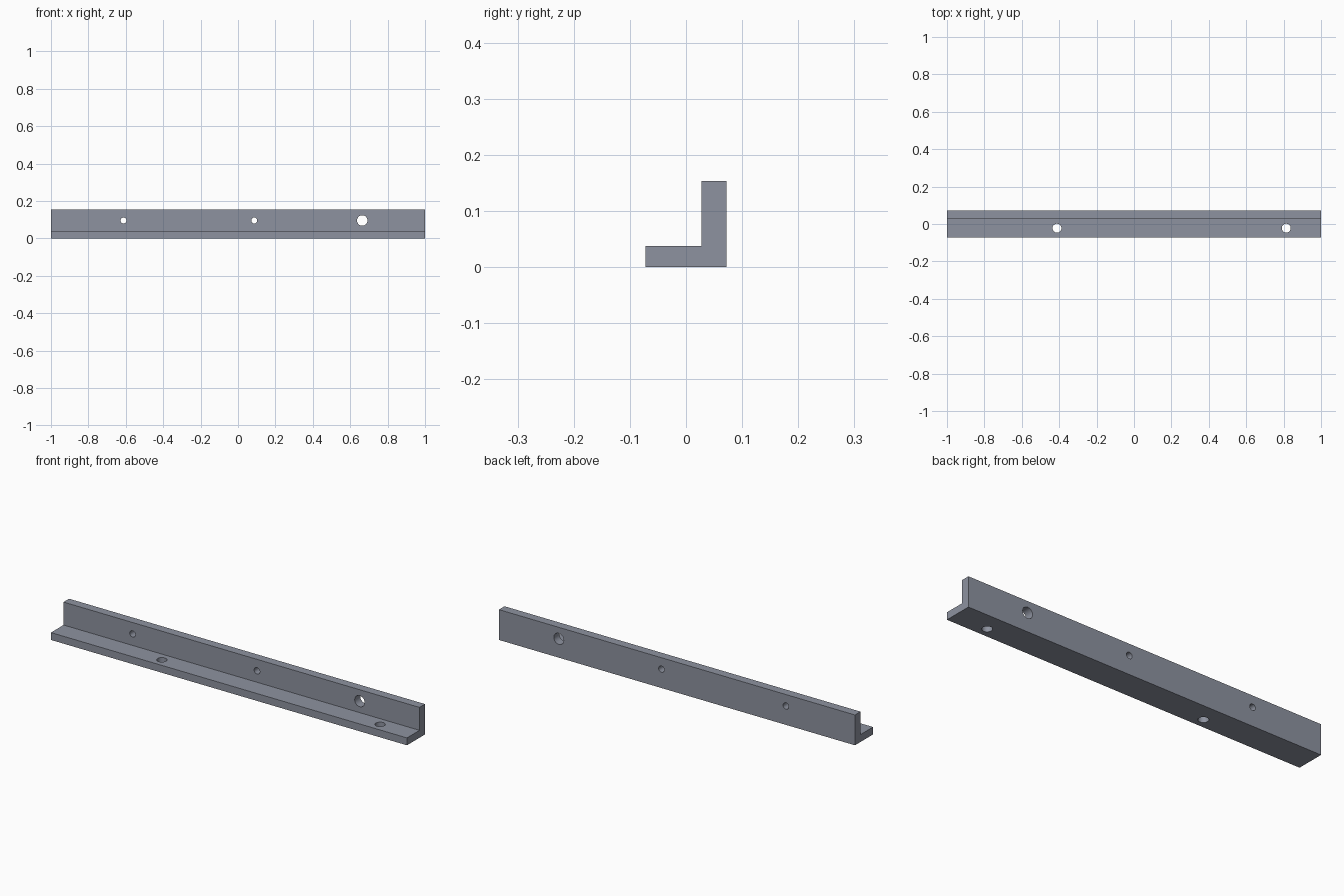
import bpy, bmesh, math

if "Cube" in bpy.data.objects:
    bpy.data.objects.remove(bpy.data.objects["Cube"])

LENGTH = 2.0
HALF_Y, HEIGHT = 0.0725, 0.154
WALL_Y, FLOOR_Z = 0.028, 0.0375    # inner corner of the L section

steel = bpy.data.materials.new("blue grey steel")
steel.diffuse_color = (0.27, 0.29, 0.35, 1)
steel.use_nodes = True
steel.node_tree.nodes["Principled BSDF"].inputs["Base Color"].default_value = steel.diffuse_color

# L-section bar, extruded along x
profile = [(-HALF_Y, 0), (HALF_Y, 0), (HALF_Y, HEIGHT),
           (WALL_Y, HEIGHT), (WALL_Y, FLOOR_Z), (-HALF_Y, FLOOR_Z)]
bm = bmesh.new()
face = bm.faces.new([bm.verts.new((-LENGTH / 2, y, z)) for y, z in profile])
ext = bmesh.ops.extrude_face_region(bm, geom=[face])
bmesh.ops.translate(bm, vec=(LENGTH, 0, 0),
                    verts=[v for v in ext["geom"] if isinstance(v, bmesh.types.BMVert)])
bmesh.ops.recalc_face_normals(bm, faces=bm.faces[:])
mesh = bpy.data.meshes.new("angle_bar")
bm.to_mesh(mesh)
bm.free()
mesh.materials.append(steel)
bar = bpy.data.objects.new("angle_bar", mesh)
bpy.context.collection.objects.link(bar)
bpy.context.view_layer.objects.active = bar
bar.select_set(True)


def drill(location, radius, rotation):
    """Cut a round through hole in the bar."""
    bpy.ops.mesh.primitive_cylinder_add(vertices=40, radius=radius, depth=0.08,
                                        location=location, rotation=rotation)
    cutter = bpy.context.object
    cutter.name = "hole_cutter"
    cutter.hide_render = True
    cutter.data.materials.append(steel)
    mod = bar.modifiers.new("hole", 'BOOLEAN')
    mod.operation, mod.solver, mod.object = 'DIFFERENCE', 'EXACT', cutter
    bpy.context.view_layer.objects.active = bar
    bpy.ops.object.modifier_apply(modifier=mod.name)
    bpy.data.objects.remove(cutter)


# Holes in the upright flange
for x, r in [(-0.612, 0.016), (0.087, 0.016), (0.664, 0.028)]:
    drill((x, (WALL_Y + HALF_Y) / 2, (FLOOR_Z + HEIGHT) / 2), r, (math.pi / 2, 0, 0))

# Holes in the base flange
for x in (-0.412, 0.814):
    drill((x, (WALL_Y - HALF_Y) / 2, FLOOR_Z / 2), 0.024, (0, 0, 0))

# Smooth hole walls, crisp edges
bpy.ops.object.select_all(action='DESELECT')
bar.select_set(True)
bpy.context.view_layer.objects.active = bar
bpy.ops.object.shade_smooth_by_angle(angle=math.radians(30))
